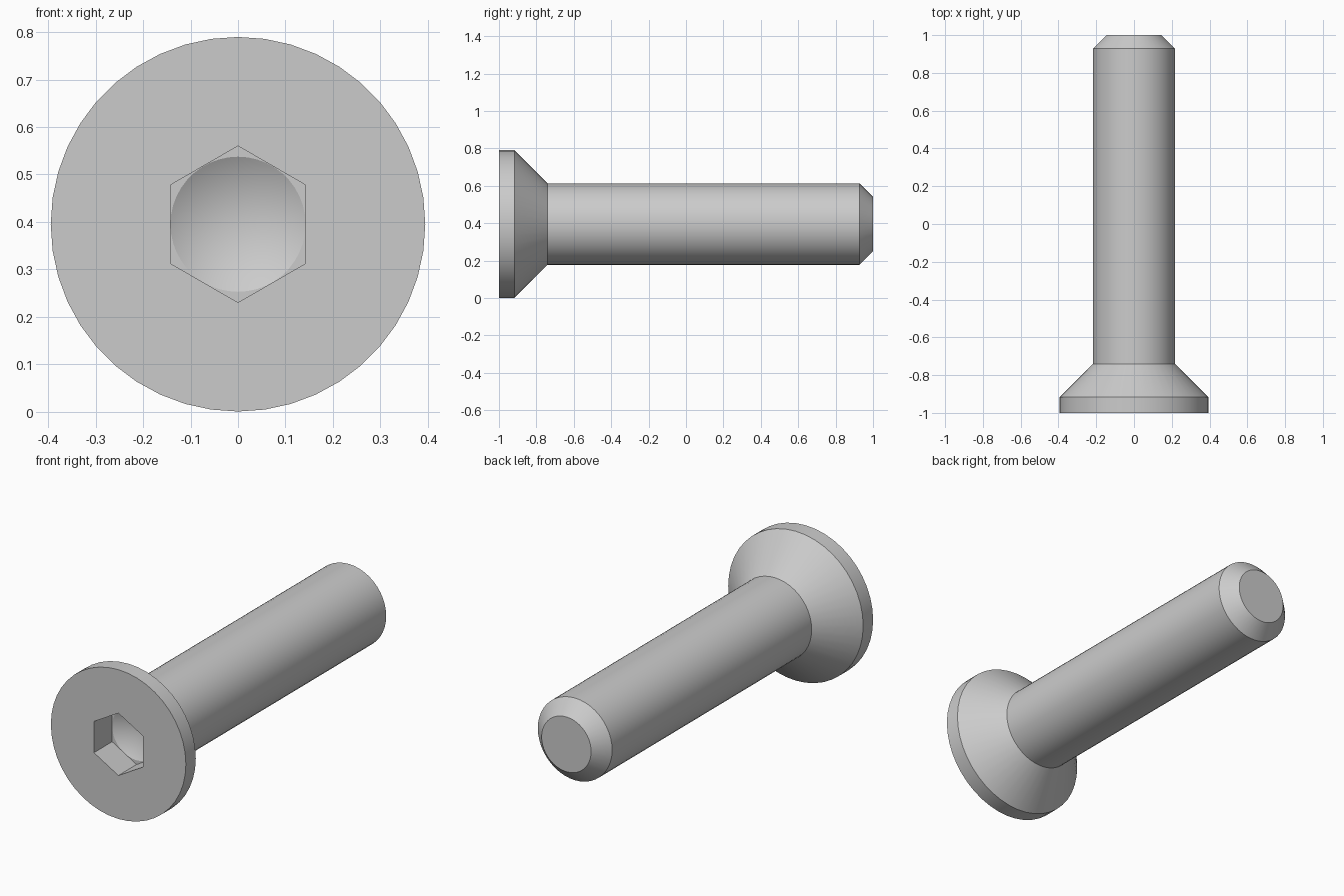
import bpy, bmesh, math

cube = bpy.data.objects.get("Cube")
if cube:
    bpy.data.objects.remove(cube)

SIDES = 44
HEAD_R, SHAFT_R, TIP_R = 0.395, 0.2175, 0.145
HEX_R = 0.165
DRILL_R = HEX_R * math.cos(math.pi / 6) * 0.997
SOCKET_Y = -0.848

bm = bmesh.new()


def ring(count, radius, y):
    """Closed loop of vertices around the bolt axis, first one at the top."""
    turn = [2 * math.pi * i / count for i in range(count)]
    return [bm.verts.new((radius * math.sin(a), y, HEAD_R + radius * math.cos(a))) for a in turn]


def pairs(loop):
    return list(zip(loop, loop[1:] + loop[:1]))


def bridge(a, b):
    for (a0, a1), (b0, b1) in zip(pairs(a), pairs(b)):
        bm.faces.new((a0, a1, b1, b0))


def fill_between(outer, inner):
    """Flat face with a hole in it."""
    edges = [bm.edges.get(p) or bm.edges.new(p) for loop in (outer, inner) for p in pairs(loop)]
    bmesh.ops.triangle_fill(bm, edges=edges, use_beauty=True, normal=(0, -1, 0))


# Turned outside: head rim, countersink, shaft, chamfered tip
profile = [(HEAD_R, -1), (HEAD_R, -0.917), (SHAFT_R, -0.74), (SHAFT_R, 0.928), (TIP_R, 1)]
rings = [ring(SIDES, r, y) for r, y in profile]
for a, b in zip(rings, rings[1:]):
    bridge(a, b)
bm.faces.new(rings[-1])

# Hexagonal socket with a drilled conical bottom
mouth, floor = ring(6, HEX_R, -1), ring(6, HEX_R, SOCKET_Y)
drill = ring(SIDES, DRILL_R, SOCKET_Y)
apex = bm.verts.new((0, SOCKET_Y + 0.082, HEAD_R))
bridge(mouth, floor)
for a, b in pairs(drill):
    bm.faces.new((a, b, apex))
fill_between(rings[0], mouth)
fill_between(floor, drill)

bmesh.ops.recalc_face_normals(bm, faces=bm.faces[:])
mesh = bpy.data.meshes.new("countersunk_bolt")
bm.to_mesh(mesh)
bm.free()
bolt = bpy.data.objects.new("countersunk_bolt", mesh)
bpy.context.collection.objects.link(bolt)

# Plain grey metal
grey = bpy.data.materials.new("grey_metal")
grey.use_nodes = True
grey.diffuse_color = (0.6, 0.6, 0.6, 1)
shader = next(n for n in grey.node_tree.nodes if n.type == "BSDF_PRINCIPLED")
shader.inputs["Base Color"].default_value = grey.diffuse_color
mesh.materials.append(grey)

# Smooth round walls, sharp corners
bpy.ops.object.select_all(action="DESELECT")
bolt.select_set(True)
bpy.context.view_layer.objects.active = bolt
bpy.ops.object.shade_smooth_by_angle(angle=math.radians(25))
